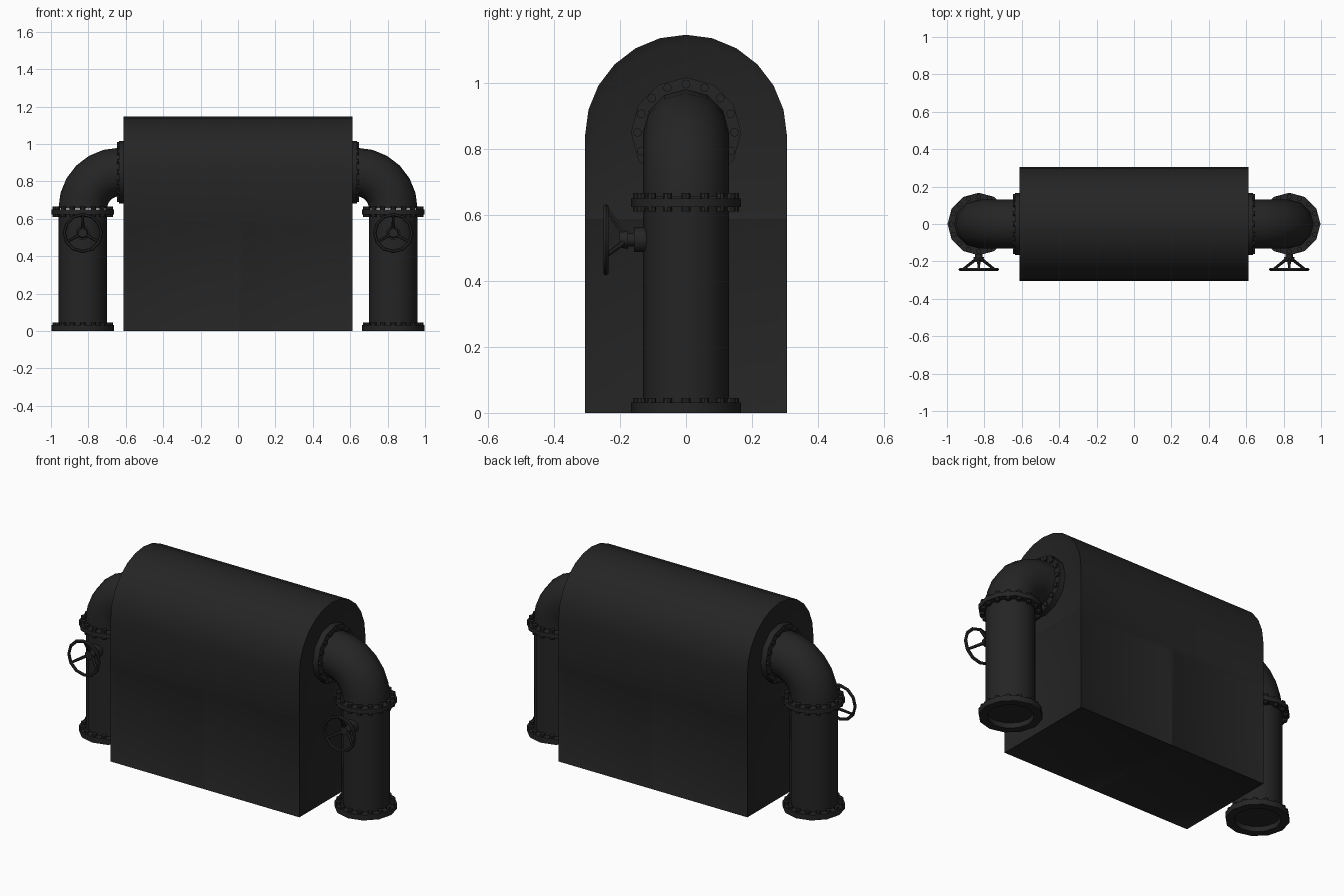
import bpy, bmesh, math
from mathutils import Matrix, Vector

if "Cube" in bpy.data.objects:
    bpy.data.objects.remove(bpy.data.objects["Cube"])

mat = bpy.data.materials.new("charcoal_metal")
mat.diffuse_color = (0.018, 0.018, 0.018, 1)
mat.use_nodes = True
mat.node_tree.nodes["Principled BSDF"].inputs["Base Color"].default_value = mat.diffuse_color


def finish(bm, name, mirror=True, angle=40):
    bmesh.ops.recalc_face_normals(bm, faces=bm.faces)
    me = bpy.data.meshes.new(name)
    bm.to_mesh(me)
    bm.free()
    me.materials.append(mat)
    ob = bpy.data.objects.new(name, me)
    bpy.context.collection.objects.link(ob)
    if mirror:
        m = ob.modifiers.new("mirror", 'MIRROR')
        m.use_clip = False
        m.use_mirror_merge = False
    bpy.ops.object.select_all(action='DESELECT')
    ob.select_set(True)
    bpy.context.view_layer.objects.active = ob
    for p in me.polygons:
        p.use_smooth = False
    bpy.ops.object.shade_smooth_by_angle(angle=math.radians(angle))
    return ob


def bridge_rings(bm, rings):
    for a, b in zip(rings, rings[1:]):
        n = len(a)
        for i in range(n):
            bm.faces.new((a[i], a[(i + 1) % n], b[(i + 1) % n], b[i]))


def lathe(bm, profile, M, segs=12):
    """Revolve (radius, height) points about local z, capping both ends."""
    rings = []
    for r, h in profile:
        rings.append([bm.verts.new(M @ Vector((r * math.cos(2 * math.pi * i / segs),
                                               r * math.sin(2 * math.pi * i / segs), h)))
                      for i in range(segs)])
    bridge_rings(bm, rings)
    bm.faces.new(rings[0][::-1])
    bm.faces.new(rings[-1])


def bolts(bm, M, h0, h1, count=16, ring=0.147, r=0.0135):
    for i in range(count):
        a = 2 * math.pi * i / count
        T = M @ Matrix.Translation((ring * math.cos(a), ring * math.sin(a), 0))
        lathe(bm, [(r, h0), (r, h1)], T, 8)


# arched housing, lower walls, floor and ends carry recessed panels
L, W, SPLIT, SPRING = 0.613, 0.306, 0.588, 0.84
profile = [(W, 0), (W, SPLIT)]
profile += [(W * math.cos(math.pi * i / 12), SPRING + W * math.sin(math.pi * i / 12)) for i in range(13)]
profile += [(-W, SPLIT), (-W, 0)]
bm = bmesh.new()
rings = [[bm.verts.new((x, y, z)) for y, z in profile] for x in (-L, 0, L)]
bridge_rings(bm, rings)
for r in (rings[0], rings[2]):
    bm.faces.new((r[0], r[1], r[-2], r[-1]))
    bm.faces.new(r[1:-1])
bmesh.ops.recalc_face_normals(bm, faces=bm.faces)
bm.normal_update()
panels = [f for f in bm.faces
          if abs(f.normal.x) > 0.9 or max(v.co.z for v in f.verts) < SPLIT + 0.01]
bmesh.ops.inset_individual(bm, faces=panels, thickness=0.027, depth=-0.012, use_even_offset=True)
finish(bm, "housing", mirror=False)

PX, PZ, BEND, R, FR = 0.83, 0.85, 0.195, 0.13, 0.167
up = Matrix.Translation((PX, 0, 0))
side = Matrix.Translation((0, 0, PZ)) @ Matrix.Rotation(math.pi / 2, 4, 'Y')

# upright pipe with its foot flange and top flange
bm = bmesh.new()
lathe(bm, [(0.122, 0.03), (0.122, 0.0), (FR, 0), (FR, 0.032), (R, 0.032), (R, 0.624),
           (FR, 0.624), (FR, 0.65), (0.1, 0.65)], up)
finish(bm, "upright_pipes", angle=35)

# elbow swept through a quarter turn
bm = bmesh.new()
rings = []
for k in range(7):
    t = math.pi / 2 * k / 6
    ring = []
    for i in range(12):
        a = 2 * math.pi * i / 12
        d = BEND + R * math.cos(a)
        ring.append(bm.verts.new((PX - BEND + d * math.cos(t), R * math.sin(a),
                                  PZ - BEND + d * math.sin(t))))
    rings.append(ring)
bridge_rings(bm, rings)
bm.faces.new(rings[0])
bm.faces.new(rings[-1])
finish(bm, "elbow_pipes", angle=35)

# flange against the housing end
bm = bmesh.new()
lathe(bm, [(FR, 0.595), (FR, 0.635)], side)
finish(bm, "wall_flanges", angle=35)

# rings of bolts on every flange
bm = bmesh.new()
bolts(bm, up, 0.025, 0.045)
bolts(bm, up, 0.61, 0.666)
bolts(bm, side, 0.625, 0.646)
finish(bm, "flange_bolts", angle=30)

# valve stem and hub pointing forward
front = Matrix.Translation((PX, 0, 0.525)) @ Matrix.Rotation(math.pi / 2, 4, 'X')
bm = bmesh.new()
lathe(bm, [(0.038, 0.11), (0.038, 0.157), (0.02, 0.157), (0.02, 0.176),
           (0.028, 0.176), (0.024, 0.202)], front)
finish(bm, "valve_stems", angle=35)

# handwheel rim and three dished spokes
bm = bmesh.new()
rings = []
for i in range(13):
    a = 2 * math.pi * (i % 12) / 12
    if i == 12:
        rings.append(rings[0])
        break
    rings.append([bm.verts.new(front @ Vector(((0.099 + 0.009 * math.cos(b)) * math.cos(a),
                                               (0.099 + 0.009 * math.cos(b)) * math.sin(a),
                                               0.243 + 0.009 * math.sin(b))))
                  for b in (2 * math.pi * j / 6 for j in range(6))])
bridge_rings(bm, rings)
for deg in (90, 210, 330):
    a = math.radians(deg)
    p = Vector((0.015 * math.cos(a), 0.015 * math.sin(a), 0.187))
    q = Vector((0.098 * math.cos(a), 0.098 * math.sin(a), 0.243))
    aim = (q - p).to_track_quat('Z', 'Y').to_matrix().to_4x4()
    lathe(bm, [(0.009, 0), (0.007, (q - p).length)], front @ Matrix.Translation(p) @ aim, 6)
finish(bm, "valve_handwheels", angle=35)
